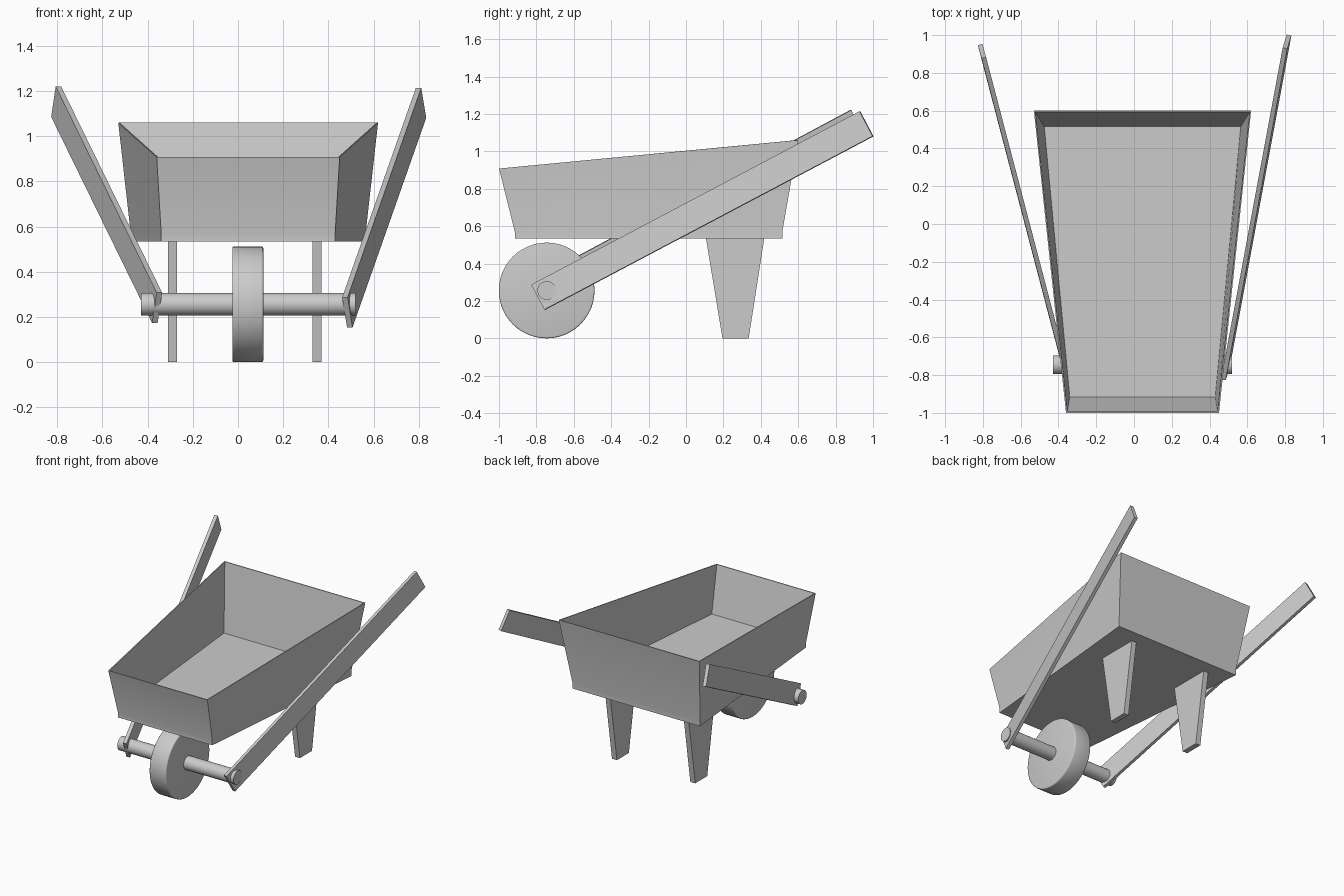
import bpy, bmesh, math
from mathutils import Vector

if "Cube" in bpy.data.objects:
    bpy.data.objects.remove(bpy.data.objects["Cube"])

CX = 0.045   # symmetry line of tub and wheel


def finish(name, bm, angle, bevel):
    bmesh.ops.recalc_face_normals(bm, faces=bm.faces)
    mesh = bpy.data.meshes.new(name)
    bm.to_mesh(mesh)
    bm.free()
    ob = bpy.data.objects.new(name, mesh)
    bpy.context.collection.objects.link(ob)
    bpy.ops.object.select_all(action='DESELECT')
    ob.select_set(True)
    bpy.context.view_layer.objects.active = ob
    if bevel:
        mod = ob.modifiers.new("bevel", 'BEVEL')
        mod.width, mod.segments = bevel, 3
        mod.limit_method = 'ANGLE'
        bpy.ops.object.modifier_apply(modifier=mod.name)
    bpy.ops.object.shade_smooth_by_angle(angle=math.radians(angle))
    return ob


def loft(name, rings, angle=30, bevel=0.0):
    """Closed solid through a chain of rings of equal point count."""
    bm = bmesh.new()
    loops = [[bm.verts.new(p) for p in ring] for ring in rings]
    n = len(loops[0])
    for a, b in zip(loops, loops[1:]):
        for i in range(n):
            j = (i + 1) % n
            bm.faces.new((a[i], a[j], b[j], b[i]))
    bm.faces.new(loops[0])
    bm.faces.new(loops[-1])
    return finish(name, bm, angle, bevel)


def tapered_ring(yf, wf, zf, yb, wb, zb):
    """Front half-width wf at yf, back half-width wb at yb."""
    return [(CX - wf, yf, zf), (CX + wf, yf, zf), (CX + wb, yb, zb), (CX - wb, yb, zb)]


def base_ring(zf, zb):
    return tapered_ring(-0.915, 0.385, zf, 0.515, 0.52, zb)


def cylinder_x(name, x0, x1, y, z, r, sides, angle, bevel=0.0):
    rings = [[(x, y + r * math.cos(t * math.tau / sides), z + r * math.sin(t * math.tau / sides))
              for t in range(sides)] for x in (x0, x1)]
    return loft(name, rings, angle, bevel)


def handle(name, start, end, up):
    start, end, up = Vector(start), Vector(end), Vector(up)
    side = (end - start).cross(up).normalized() * 0.0125
    half = up * 0.5
    return loft(name, [[c + half + side, c + half - side, c - half - side, c - half + side]
                       for c in (start, end)])


# Open tub: short upright base, flared walls, thin rim, inner walls down to the floor
loft("tub", [
    base_ring(0.535, 0.535),
    base_ring(0.57, 0.57),
    tapered_ring(-1.0, 0.405, 0.908, 0.6, 0.575, 1.06),
    tapered_ring(-0.993, 0.398, 0.908, 0.593, 0.568, 1.06),
    base_ring(0.575, 0.575),
])

# Wheel and axle
cylinder_x("wheel", CX - 0.07, CX + 0.067, -0.745, 0.256, 0.256, 48, 40, 0.008)
cylinder_x("axle", -0.43, 0.52, -0.745, 0.256, 0.05, 32, 40)

# Handles, slightly uneven as in the model
handle("left_handle", (-0.358, -0.79, 0.24), (-0.805, 0.915, 1.153), (0.02, -0.07, 0.135))
handle("right_handle", (0.484, -0.79, 0.22), (0.81, 0.965, 1.147), (-0.022, -0.07, 0.133))

# Tapered legs
for name, x in (("left_leg", -0.29), ("right_leg", 0.35)):
    profile = [(0.195, 0.0), (0.335, 0.0), (0.42, 0.545), (0.105, 0.545)]
    loft(name, [[(x + d, y, z) for y, z in profile] for d in (-0.02, 0.02)])
